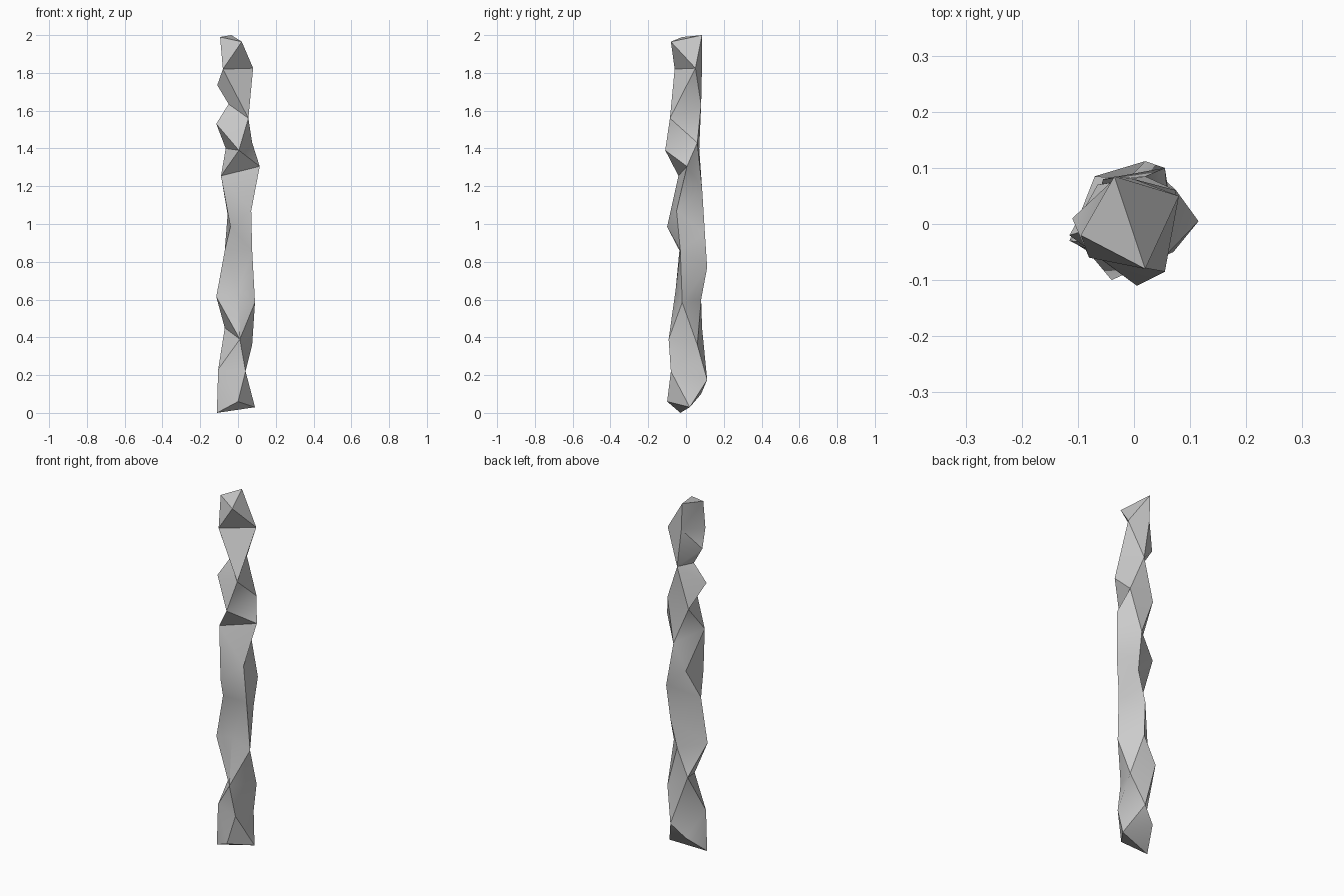
import bpy, bmesh, math
from mathutils import Vector
from mathutils.geometry import delaunay_2d_cdt

if "Cube" in bpy.data.objects:
    bpy.data.objects.remove(bpy.data.objects["Cube"])

# Corner points of the chipped column, grouped by the side they sit on
front = [(0, -.1, .06), (.04, -.08, .22), (.01, -.092, .39), (0, -.055, .65), (-.04, -.1, .985),
         (.005, -.11, 1.39), (.055, -.085, 1.56), (.02, -.08, 1.965)]
right = [(.09, .02, .03), (.075, .06, .36), (.09, -.02, .585), (.075, -.03, .86), (.07, -.05, 1.07),
         (.115, .005, 1.305), (.075, .06, 1.43), (.08, .05, 1.825)]
back = [(-.055, .08, .1), (.02, .112, .175), (-.07, .085, .45), (0, .08, .6), (.02, .112, .77),
        (.055, .1, .95), (-.055, .08, 1.05), (.02, .085, 1.19), (-.065, .07, 1.4), (0, .08, 1.63),
        (-.03, .085, 1.85), (-.035, .085, 2.0)]
left = [(-.112, -.03, 0), (-.105, -.03, .23), (-.115, -.03, .615), (-.07, -.035, .86),
        (-.09, -.04, 1.255), (-.115, -.02, 1.53), (-.05, 0, 1.635), (-.11, .01, 1.735),
        (-.08, -.06, 1.82), (-.095, -.02, 1.99)]
points = front + right + back + left
count = len(points)

# Unroll around the axis (repeated so the wrap-around is seamless) and triangulate
SPREAD = .11
TURN = 2 * math.pi * SPREAD
flat = [Vector((math.atan2(y, x) * SPREAD + turn * TURN, z))
        for turn in range(-2, 3) for x, y, z in points]
result = delaunay_2d_cdt(flat, [], [], 0, 1e-7)
coords, tris, origin = result[0], result[2], result[3]

# Roll the facets back up; the end facets close over as caps
bm = bmesh.new()
verts = [bm.verts.new(p) for p in points]
done = set()
for tri in tris:
    if not 0 <= sum(coords[i].x for i in tri) / 3 < TURN:
        continue
    ids = [origin[i][0] % count for i in tri]
    key = tuple(sorted(ids))
    if len(set(ids)) == 3 and key not in done:
        done.add(key)
        bm.faces.new([verts[i] for i in ids])
open_edges = [e for e in bm.edges if e.is_boundary]
if open_edges:
    bmesh.ops.holes_fill(bm, edges=open_edges, sides=0)
bmesh.ops.triangulate(bm, faces=bm.faces[:])
bmesh.ops.recalc_face_normals(bm, faces=bm.faces[:])

mesh = bpy.data.meshes.new("rough_column")
bm.to_mesh(mesh)
bm.free()
column = bpy.data.objects.new("rough_column", mesh)
bpy.context.collection.objects.link(column)

# Soft shading across shallow facets, crisp on the strong creases
bpy.context.view_layer.objects.active = column
column.select_set(True)
bpy.ops.object.shade_smooth_by_angle(angle=math.radians(40))
